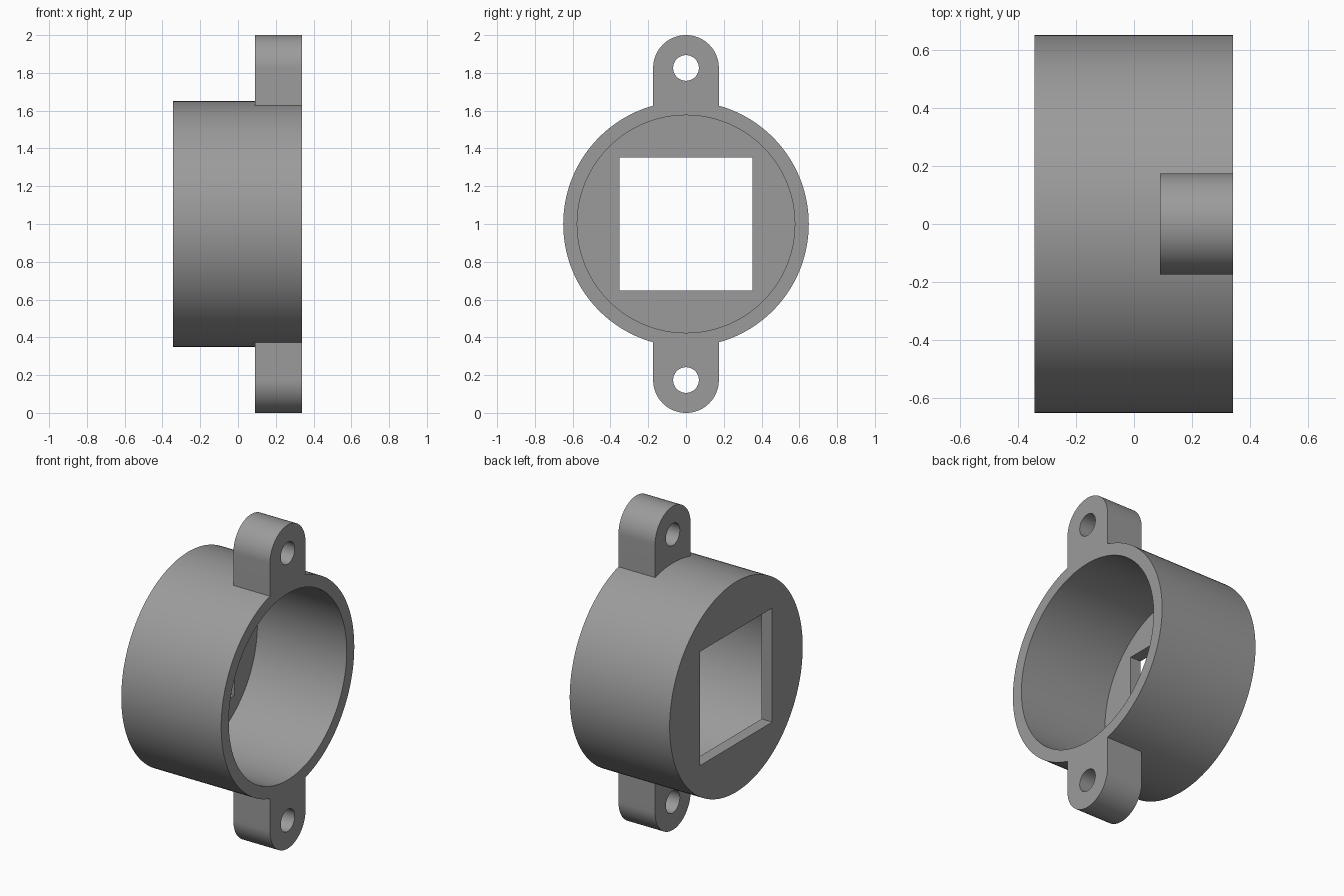
import bpy, bmesh, math

if "Cube" in bpy.data.objects:
    bpy.data.objects.remove(bpy.data.objects["Cube"])

X0, X1 = -0.343, 0.34          # closed end and open end of the cup
TAB_X0 = 0.09                  # back of the mounting tabs
R_OUT, R_IN, FLOOR = 0.65, 0.576, 0.072
TAB_R, HOLE_R, TAB_OFF = 0.174, 0.068, 0.826
SQUARE = 0.352                 # half side of the window

grey = bpy.data.materials.new("grey plastic")
grey.diffuse_color = (0.33, 0.33, 0.33, 1)
grey.use_nodes = True
grey.node_tree.nodes["Principled BSDF"].inputs["Base Color"].default_value = grey.diffuse_color


def prism(name, outline, x0, x1):
    """Extrude a (y, z) outline along x."""
    bm = bmesh.new()
    face = bm.faces.new([bm.verts.new((x0, y, z)) for y, z in outline])
    ext = bmesh.ops.extrude_face_region(bm, geom=[face])["geom"]
    for v in ext:
        if isinstance(v, bmesh.types.BMVert):
            v.co.x = x1
    bmesh.ops.recalc_face_normals(bm, faces=bm.faces)
    me = bpy.data.meshes.new(name)
    bm.to_mesh(me)
    bm.free()
    me.materials.append(grey)
    ob = bpy.data.objects.new(name, me)
    bpy.context.collection.objects.link(ob)
    return ob


def arc(cz, r, a0=0.0, a1=2 * math.pi, n=128, closed=True):
    count = n if closed else n + 1
    return [(r * math.cos(a0 + (a1 - a0) * i / n), cz + r * math.sin(a0 + (a1 - a0) * i / n))
            for i in range(count)]


def boolean(target, other, op):
    mod = target.modifiers.new(op.lower(), 'BOOLEAN')
    mod.operation, mod.solver, mod.object = op, 'EXACT', other
    bpy.context.view_layer.objects.active = target
    bpy.ops.object.modifier_apply(modifier=mod.name)
    bpy.data.objects.remove(other)


# Cup body
cup = prism("cup_housing", arc(1, R_OUT), X0, X1)

# Rounded mounting tabs, above and below, each with a screw hole
for s in (1, -1):
    cz = 1 + s * TAB_OFF
    outline = arc(cz, TAB_R, 0, s * math.pi, 48, False)
    outline += [(-TAB_R, 1 + s * 0.6), (TAB_R, 1 + s * 0.6)]
    boolean(cup, prism("mounting_tab", outline, TAB_X0, X1), 'UNION')
    boolean(cup, prism("screw_hole", arc(cz, HOLE_R, n=48), TAB_X0 - 0.1, X1 + 0.1), 'DIFFERENCE')

# Round bore, then the square window through the floor
boolean(cup, prism("bore", arc(1, R_IN), X0 + FLOOR, X1 + 0.1), 'DIFFERENCE')
window = [(-SQUARE, 1 - SQUARE), (SQUARE, 1 - SQUARE), (SQUARE, 1 + SQUARE), (-SQUARE, 1 + SQUARE)]
boolean(cup, prism("window", window, X0 - 0.1, X0 + FLOOR + 0.1), 'DIFFERENCE')

# Smooth curved walls, sharp rims
bpy.ops.object.select_all(action='DESELECT')
cup.select_set(True)
bpy.context.view_layer.objects.active = cup
bpy.ops.object.shade_smooth_by_angle(angle=math.radians(30))
